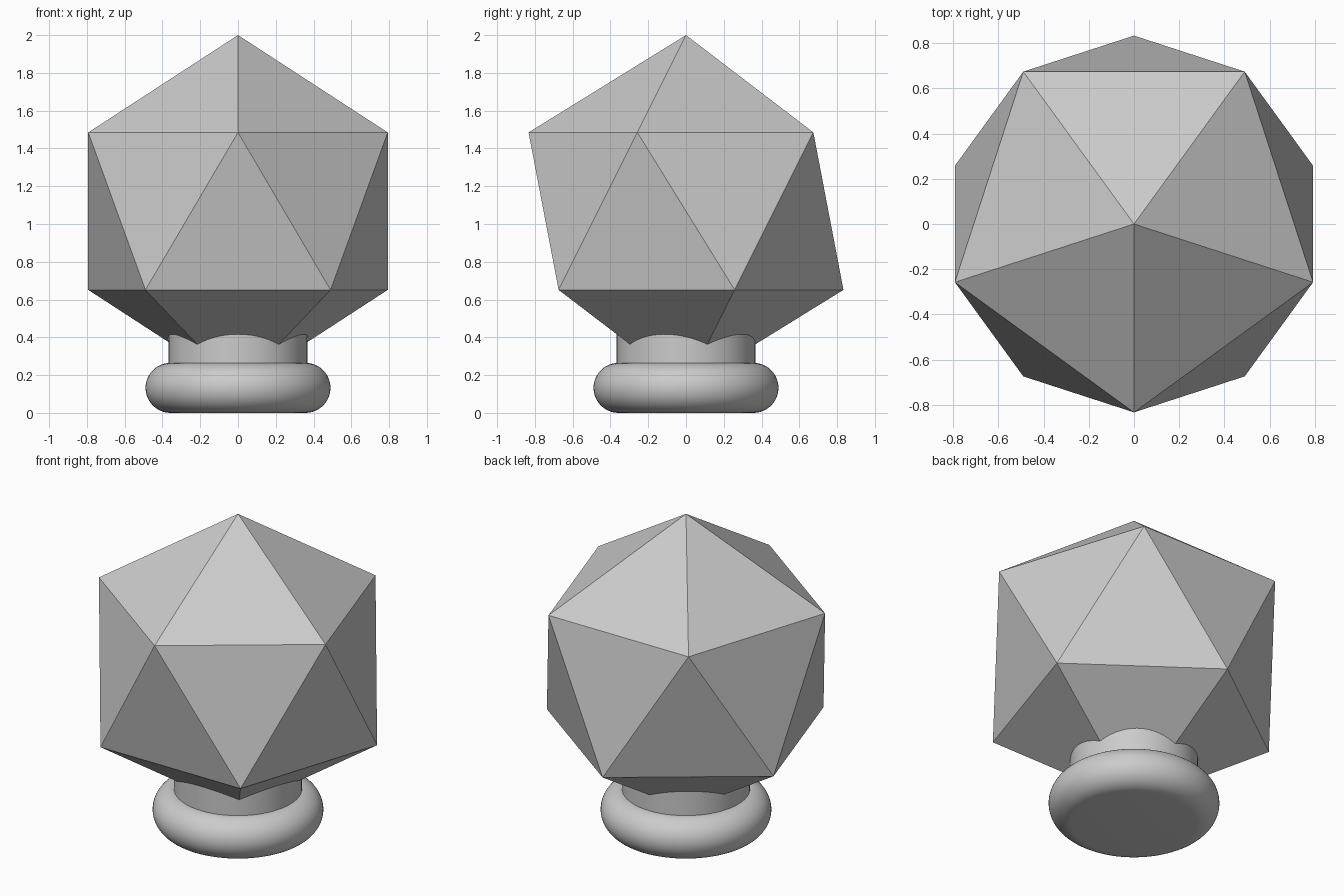
import bpy, bmesh
from math import sin, cos, pi, sqrt

if "Cube" in bpy.data.objects:
    bpy.data.objects.remove(bpy.data.objects["Cube"])

GREY = (0.6, 0.6, 0.6, 1)
mat = bpy.data.materials.new("plain grey")
mat.use_nodes = True
mat.diffuse_color = GREY
mat.node_tree.nodes["Principled BSDF"].inputs["Base Color"].default_value = GREY


def add_object(name, bm):
    bmesh.ops.recalc_face_normals(bm, faces=bm.faces)
    mesh = bpy.data.meshes.new(name)
    bm.to_mesh(mesh)
    bm.free()
    mesh.materials.append(mat)
    obj = bpy.data.objects.new(name, mesh)
    bpy.context.collection.objects.link(obj)
    return obj


# Faceted knob: a regular icosahedron standing on a vertex, one upper corner to the front
R, CENTRE = 0.932, 1.068
ring_r, ring_z = 2 * R / sqrt(5), R / sqrt(5)
bm = bmesh.new()


def ring(start, z):
    angles = [start + i * 2 * pi / 5 for i in range(5)]
    return [bm.verts.new((ring_r * cos(a), ring_r * sin(a), z)) for a in angles]


top = bm.verts.new((0, 0, CENTRE + R))
bottom = bm.verts.new((0, 0, CENTRE - R))
upper = ring(-pi / 2, CENTRE + ring_z)
lower = ring(-pi / 2 + pi / 5, CENTRE - ring_z)
for i in range(5):
    j = (i + 1) % 5
    bm.faces.new((top, upper[i], upper[j]))
    bm.faces.new((upper[i], lower[i], upper[j]))
    bm.faces.new((lower[i], lower[j], upper[j]))
    bm.faces.new((bottom, lower[j], lower[i]))
add_object("faceted_knob", bm)

# Round foot with a fully rounded rim, and the neck rising into the knob
RIM, FLAT, NECK = 0.1325, 0.357, 0.367
profile = [(0, 0)]
for i in range(25):
    a = -pi / 2 + pi * i / 24
    profile.append((FLAT + RIM * cos(a), RIM + RIM * sin(a)))
profile[-1] = (NECK, 2 * RIM - 0.002)
profile += [(NECK, 0.43), (0, 0.43)]
bm = bmesh.new()
verts = [bm.verts.new((r, 0, z)) for r, z in profile]
edges = [bm.edges.new(pair) for pair in zip(verts, verts[1:])]
bmesh.ops.spin(bm, geom=verts + edges, cent=(0, 0, 0), axis=(0, 0, 1),
               angle=2 * pi, steps=96)
bmesh.ops.remove_doubles(bm, verts=bm.verts, dist=0.0005)
foot = add_object("foot_and_neck", bm)
bpy.ops.object.select_all(action="DESELECT")
foot.select_set(True)
bpy.context.view_layer.objects.active = foot
bpy.ops.object.shade_smooth_by_angle(angle=pi / 6)
